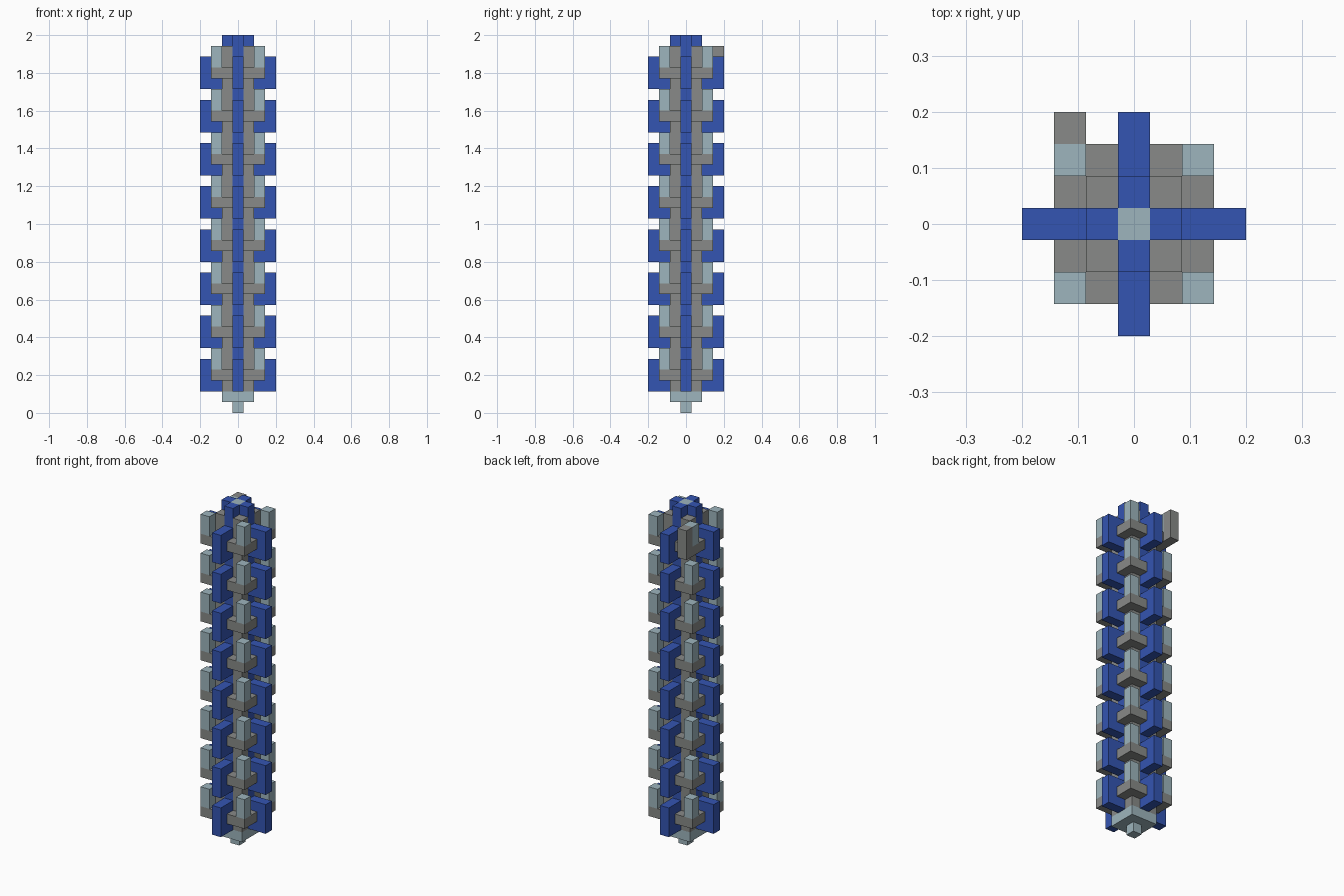
import bpy
import bmesh
from mathutils import Matrix, Vector

cube = bpy.data.objects.get("Cube")
if cube:
    bpy.data.objects.remove(cube, do_unlink=True)

U = 2 / 35      # edge of one block
TIERS = 8       # repeated storeys, four blocks apart


def material(name, rgb):
    m = bpy.data.materials.new(name)
    m.use_nodes = True
    m.diffuse_color = (*rgb, 1)
    bsdf = next(n for n in m.node_tree.nodes if n.type == 'BSDF_PRINCIPLED')
    bsdf.inputs["Base Color"].default_value = (*rgb, 1)
    return m


BLUE = material("royal_blue", (0.034, 0.09, 0.445))
GREY = material("stone_grey", (0.246, 0.254, 0.246))
PALE = material("pale_blue_grey", (0.337, 0.462, 0.508))


def blocks(name, mat, boxes, turns=1):
    """Boxes as (x0, x1, y0, y1, z0, z1) in block units, repeated round z."""
    bm = bmesh.new()
    for t in range(turns):
        turn = Matrix.Rotation(t * 1.5707963, 4, 'Z')
        for x0, x1, y0, y1, z0, z1 in boxes:
            mid = Vector((x0 + x1, y0 + y1, z0 + z1)) / 2
            size = Matrix.Diagonal((x1 - x0, y1 - y0, z1 - z0, 1))
            place = Matrix.Scale(U, 4) @ turn @ Matrix.Translation(mid) @ size
            bmesh.ops.create_cube(bm, size=1, matrix=place)
    mesh = bpy.data.meshes.new(name)
    bm.to_mesh(mesh)
    bm.free()
    mesh.materials.append(mat)
    obj = bpy.data.objects.new(name, mesh)
    bpy.context.collection.objects.link(obj)
    return obj


# Central shaft and its foot
blocks("core", PALE, [(-.5, .5, -.5, .5, 0, 35)])
blocks("base_plate", PALE, [(-1.5, 1.5, -1.5, 1.5, 1, 2)])
blocks("blue_columns", BLUE, [(.5, 1.5, -.5, .5, 2, 35)], 4)
blocks("corner_columns", GREY, [(.5, 1.5, .5, 1.5, 2, 34)], 4)

# Repeated storeys: fins on the sides, brackets and posts on the corners
for i in range(TIERS):
    z = 2 + 4 * i
    blocks(f"fins_{i + 1}", BLUE, [(1.5, 3.5, -.5, .5, z, z + 3)], 4)
    blocks(f"brackets_{i + 1}", GREY, [(1.5, 2.5, .5, 2.5, z + 1, z + 2),
                                       (.5, 1.5, 1.5, 2.5, z + 1, z + 2)], 4)
    blocks(f"posts_{i + 1}", PALE, [(1.5, 2.5, 1.5, 2.5, z + 2, z + 4)], 4)

# Single lever at the back corner of the top storey
blocks("top_lever", GREY, [(-2.5, -1.5, 2.5, 3.5, 31, 34)])
